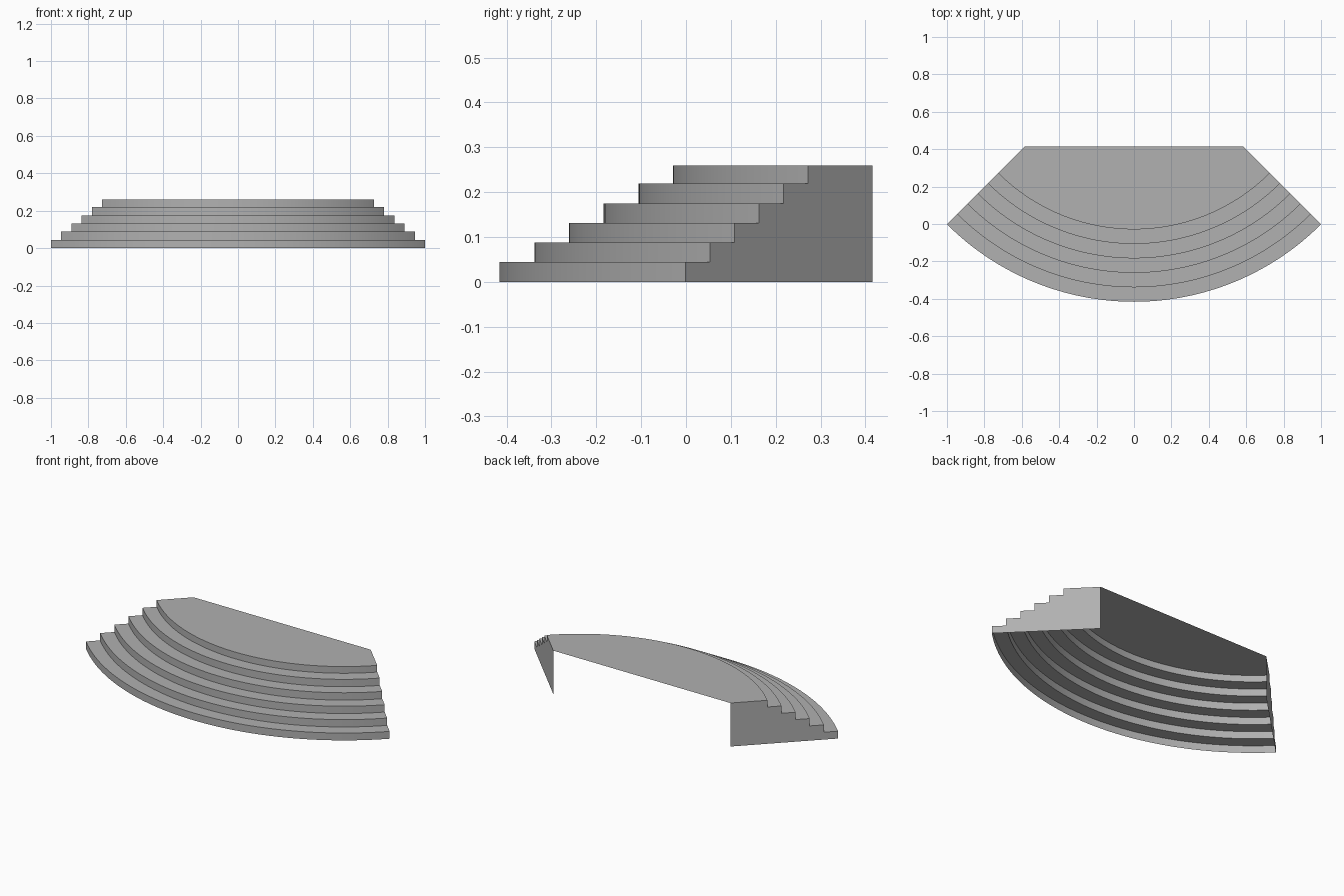
import bpy
import math

if "Cube" in bpy.data.objects:
    bpy.data.objects.remove(bpy.data.objects["Cube"])

# Overall dimensions
CY = 0.9985                  # arc centre on the y axis
R = math.sqrt(2)             # outer radius
TREAD, RISE = 0.0774, 0.0438
STEPS, TOP, SEG = 6, 0.259, 64
BACK_Y = 0.4155
R_BACK = (CY - BACK_Y) * math.sqrt(2)   # back corners lie on the 45 degree sides

# Darker grey stone
stone = bpy.data.materials.new("dark_grey")
stone.diffuse_color = (0.44, 0.44, 0.44, 1)
stone.use_nodes = True
stone.node_tree.nodes["Principled BSDF"].inputs["Base Color"].default_value = stone.diffuse_color


def polar(r, a, z):
    return (r * math.sin(a), CY - r * math.cos(a), z)


def make(name, verts, faces, smooth=False):
    me = bpy.data.meshes.new(name)
    me.from_pydata(verts, [], faces)
    me.update()
    me.materials.append(stone)
    ob = bpy.data.objects.new(name, me)
    bpy.context.collection.objects.link(ob)
    if smooth:
        bpy.context.view_layer.objects.active = ob
        ob.select_set(True)
        bpy.ops.object.shade_smooth_by_angle(angle=math.radians(30))
        ob.select_set(False)
    return ob


# Stepped profile (radius, height), from the front bottom edge up to the deck
profile = []
for i in range(STEPS):
    r = R - i * TREAD
    profile += [(r, i * RISE), (r, TOP if i == STEPS - 1 else (i + 1) * RISE)]
angles = [math.radians(-45 + 90 * i / SEG) for i in range(SEG + 1)]

# Curved risers and treads: open shell swept about the arc centre
n = len(profile)
verts = [polar(r, a, z) for a in angles for r, z in profile]
faces = [(i * n + j, (i + 1) * n + j, (i + 1) * n + j + 1, i * n + j + 1)
         for i in range(SEG) for j in range(n - 1)]
make("curved_steps", verts, faces, smooth=True)

# Flat top deck with a straight back edge
deck = [polar(profile[-1][0], a, TOP) for a in angles]
deck += [polar(R_BACK, angles[-1], TOP), polar(R_BACK, angles[0], TOP)]
make("top_deck", deck, [tuple(range(len(deck)))])

# Stepped side walls; back and underside stay open
outline = [profile[0], (R_BACK, 0), (R_BACK, TOP)] + profile[:0:-1]
for name, a, flip in (("right_wall", angles[-1], False), ("left_wall", angles[0], True)):
    pts = [polar(r, a, z) for r, z in outline]
    make(name, pts[::-1] if flip else pts, [tuple(range(len(pts)))])
